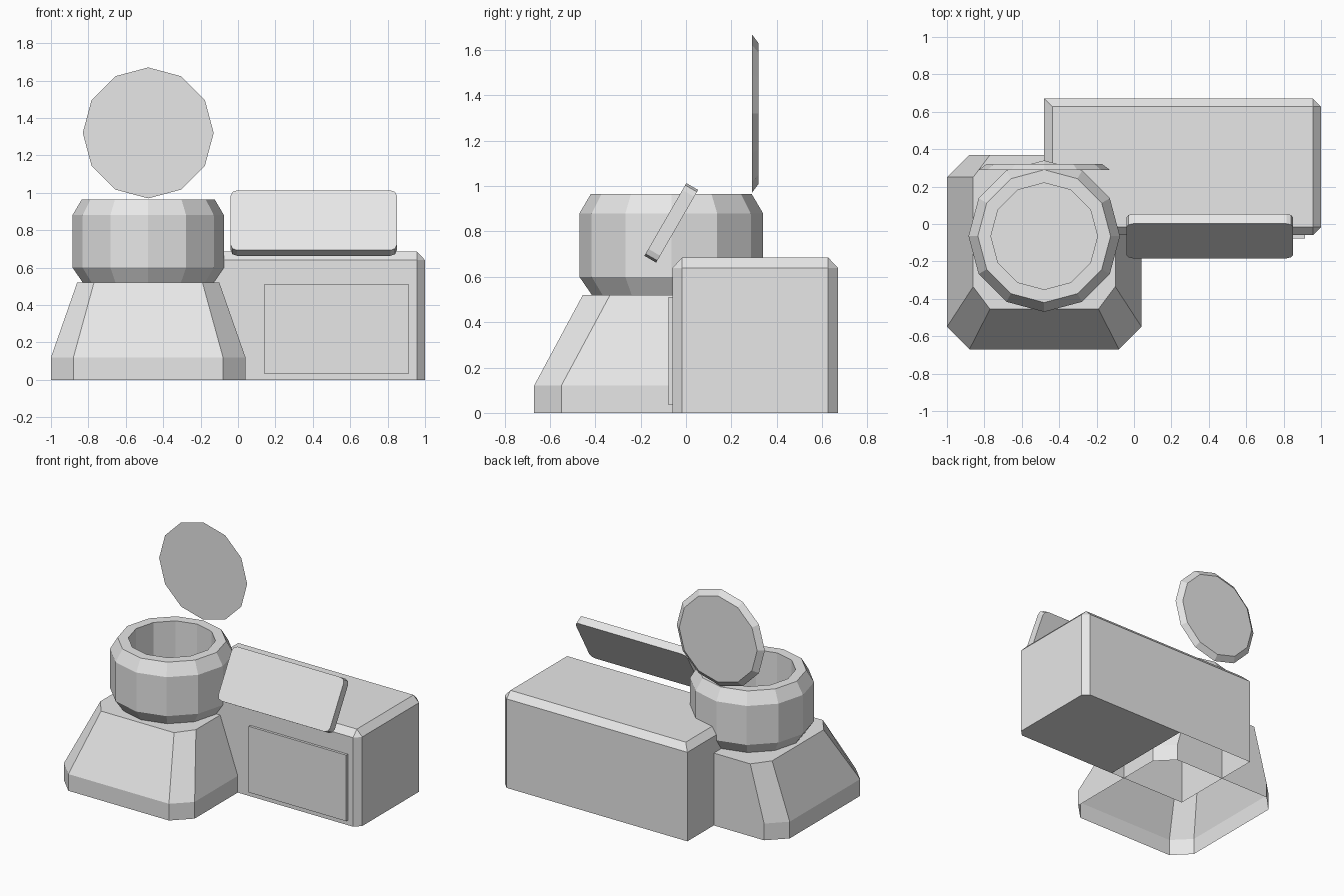
import bpy, bmesh, math
from mathutils import Matrix

if "Cube" in bpy.data.objects:
    bpy.data.objects.remove(bpy.data.objects["Cube"])

grey = bpy.data.materials.new("light grey")
grey.diffuse_color = (0.8, 0.8, 0.8, 1)
grey.use_nodes = True
grey.node_tree.nodes["Principled BSDF"].inputs["Base Color"].default_value = grey.diffuse_color


def finish(name, bm):
    bmesh.ops.remove_doubles(bm, verts=bm.verts, dist=1e-5)
    bmesh.ops.recalc_face_normals(bm, faces=bm.faces)
    me = bpy.data.meshes.new(name)
    bm.to_mesh(me)
    bm.free()
    me.materials.append(grey)
    ob = bpy.data.objects.new(name, me)
    bpy.context.collection.objects.link(ob)
    return ob


def loft(name, rings, cap_start=True, cap_end=True, matrix=Matrix()):
    """Skin matching rings of 3D points, with optional end caps."""
    bm = bmesh.new()
    loops = [[bm.verts.new(matrix @ Matrix.Translation(p).to_translation()) for p in r] for r in rings]
    n = len(loops[0])
    for a, b in zip(loops, loops[1:]):
        for i in range(n):
            j = (i + 1) % n
            bm.faces.new((a[i], a[j], b[j], b[i]))
    if cap_start:
        bm.faces.new(loops[0][::-1])
    if cap_end:
        bm.faces.new(loops[-1])
    return finish(name, bm)


def octagon(x0, x1, y0, y1, cx, cy, z):
    """Rectangle with cut corners."""
    return [(x0 + cx, y0, z), (x1 - cx, y0, z), (x1, y0 + cy, z), (x1, y1 - cy, z),
            (x1 - cx, y1, z), (x0 + cx, y1, z), (x0, y1 - cy, z), (x0, y0 + cy, z)]


def circle(r, z):
    return [(r * math.sin(math.radians(30 * i)), -r * math.cos(math.radians(30 * i)), z)
            for i in range(12)]


# Flared base, upright at the back and open underneath
loft("base", [octagon(-1, 0.04, -0.67, 0.37, 0.12, 0.12, 0),
              octagon(-1, 0.04, -0.67, 0.37, 0.12, 0.12, 0.12),
              octagon(-0.86, -0.10, -0.455, 0.37, 0.09, 0.12, 0.52)], cap_start=False)

# Twelve-sided bowl with chamfered rims and a hollow centre
profile = [(0.35, 0.52), (0.405, 0.60), (0.405, 0.88), (0.355, 0.965), (0.285, 0.965), (0.285, 0.69)]
loft("bowl", [circle(r, z) for r, z in profile],
     matrix=Matrix.Translation((-0.48, -0.065, 0)))

# Raised round lid behind the bowl
loft("lid", [circle(0.35, 0), circle(0.31, -0.03)],
     matrix=Matrix.Translation((-0.48, 0.29, 1.32)) @ Matrix.Rotation(math.radians(90), 4, 'X'))

# Side cabinet with chamfered top and right-hand corners
c = 0.043
outline = [(-0.48, -0.06), (1 - c, -0.06), (1, -0.06 + c), (1, 0.67 - c), (1 - c, 0.67), (-0.48, 0.67)]
inner = [(-0.48 + c, -0.06 + c), (1 - c, -0.06 + c), (1 - c, -0.06 + c),
         (1 - c, 0.67 - c), (1 - c, 0.67 - c), (-0.48 + c, 0.67 - c)]
loft("cabinet", [[(x, y, 0) for x, y in outline],
                 [(x, y, 0.64) for x, y in outline],
                 [(x, y, 0.685) for x, y in inner]], cap_start=False)

# Cabinet underside, covering the part outside the base
bm = bmesh.new()
under = [(0.15, -0.06)] + outline[1:5] + [(0.15, 0.67)]
bm.faces.new([bm.verts.new((x, y, 0)) for x, y in reversed(under)])
under_ob = finish("cabinet_underside", bm)
if under_ob.data.polygons[0].normal.z > 0:
    under_ob.data.flip_normals()


def box(name, size, matrix, bevel=0):
    bm = bmesh.new()
    bmesh.ops.create_cube(bm, size=1)
    bmesh.ops.scale(bm, vec=size, verts=bm.verts)
    if bevel:  # round the four corners seen from the front
        edges = [e for e in bm.edges if abs(e.verts[0].co.y - e.verts[1].co.y) > size[1] * 0.5]
        bmesh.ops.bevel(bm, geom=edges, offset=bevel, segments=2, profile=0.5, affect='EDGES')
    bm.transform(matrix)
    return finish(name, bm)


# Raised front door panel
box("door_panel", (0.775, 0.03, 0.475), Matrix.Translation((0.5275, -0.063, 0.2725)))

# Tilted display slab with rounded corners
box("tilted_slab", (0.89, 0.06, 0.37),
    Matrix.Translation((0.405, -0.065, 0.838)) @ Matrix.Rotation(math.radians(-30), 4, 'X'), bevel=0.035)
